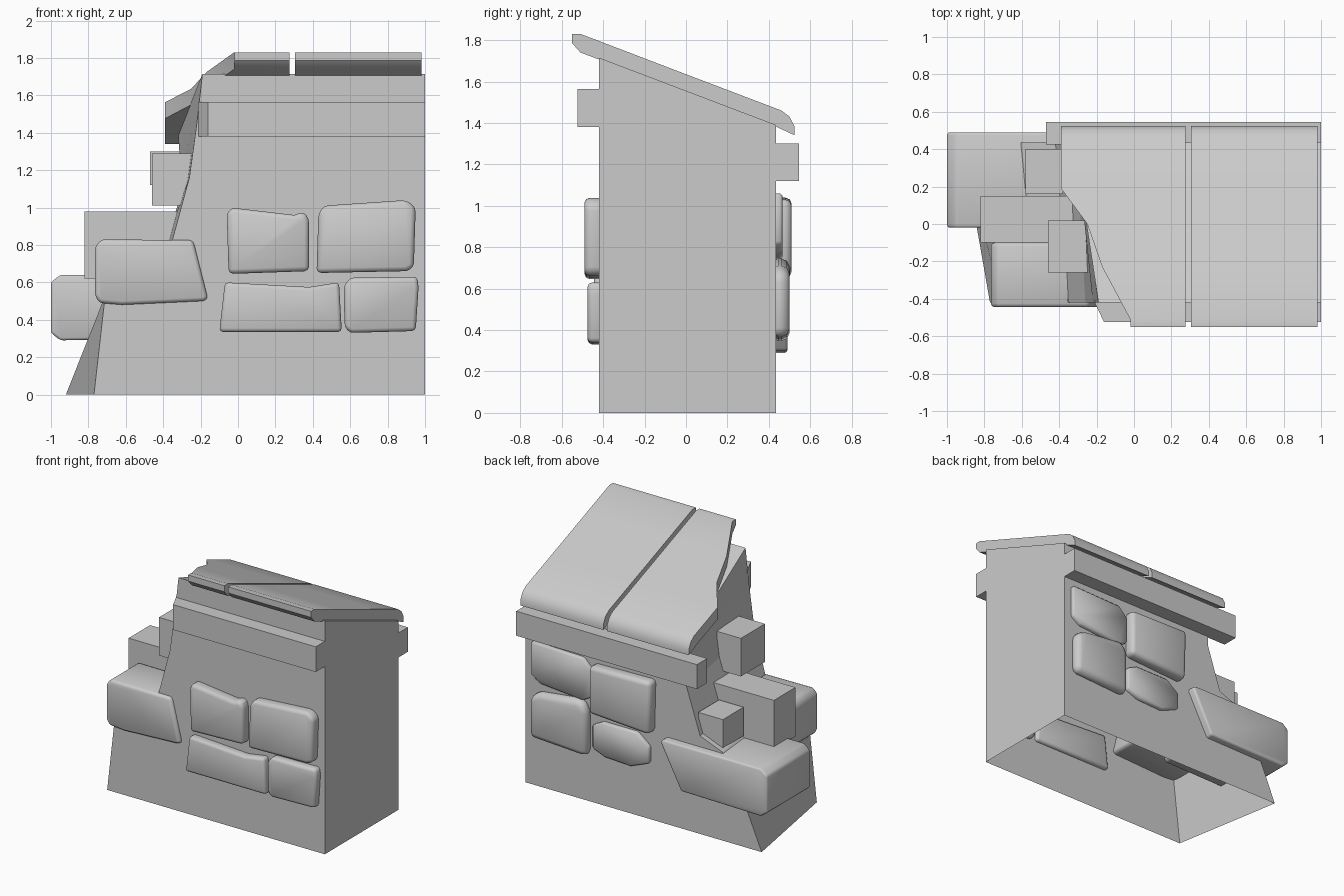
import bpy, bmesh, math

cube = bpy.data.objects.get("Cube")
if cube:
    bpy.data.objects.remove(cube, do_unlink=True)

stone_grey = bpy.data.materials.new("stone_grey")
stone_grey.use_nodes = True
GREY = (0.6, 0.6, 0.6, 1)
stone_grey.diffuse_color = GREY
stone_grey.node_tree.nodes["Principled BSDF"].inputs["Base Color"].default_value = GREY


def finish(name, bm, bevel=0, segments=1, smooth=None):
    bmesh.ops.recalc_face_normals(bm, faces=bm.faces)
    mesh = bpy.data.meshes.new(name)
    bm.to_mesh(mesh)
    bm.free()
    obj = bpy.data.objects.new(name, mesh)
    bpy.context.collection.objects.link(obj)
    mesh.materials.append(stone_grey)
    bpy.ops.object.select_all(action='DESELECT')
    obj.select_set(True)
    bpy.context.view_layer.objects.active = obj
    if bevel:
        mod = obj.modifiers.new("rounded_edges", 'BEVEL')
        mod.width, mod.segments, mod.limit_method = bevel, segments, 'ANGLE'
        bpy.ops.object.modifier_apply(modifier=mod.name)
    if smooth:
        bpy.ops.object.shade_smooth_by_angle(angle=math.radians(smooth))
    return obj


def loft(bm, rings, cap_start=True, cap_end=True):
    """Skin a list of equally long point rings."""
    loops = [[bm.verts.new(p) for p in ring] for ring in rings]
    n = len(loops[0])
    for a, b in zip(loops, loops[1:]):
        for i in range(n):
            j = (i + 1) % n
            bm.faces.new((a[i], a[j], b[j], b[i]))
    if cap_start:
        bm.faces.new(loops[0])
    if cap_end:
        bm.faces.new(loops[-1])


def box(name, x, y, z):
    bm = bmesh.new()
    loft(bm, [[(x[0], y[0], h), (x[1], y[0], h), (x[1], y[1], h), (x[0], y[1], h)] for h in z])
    return finish(name, bm)


def stone(name, outline, y_in, y_out, bevel=0.03, segments=2):
    """Extrude an x-z outline along y and round it off."""
    bm = bmesh.new()
    loft(bm, [[(x, y, z) for x, z in outline] for y in (y_in, y_out)])
    return finish(name, bm, bevel, segments, 60)


# Wall: open underneath, crumbling towards the -x end, sloped on top
FRONT, BACK = -0.42, 0.435
front_edge = [(-.77, 0), (-.71, .53), (-.5, .68), (-.35, .83), (-.26, 1.16), (-.22, 1.45), (-.19, 1.715)]
back_edge = [(-.92, 0), (-.79, .3), (-.6, .65), (-.42, .72), (-.31, 1.05), (-.31, 1.25), (-.32, 1.39)]
bm = bmesh.new()
loft(bm, [[(xf, FRONT, zf), (1, FRONT, zf), (1, BACK, zb), (xb, BACK, zb)]
          for (xf, zf), (xb, zb) in zip(front_edge, back_edge)], cap_start=False)
finish("wall", bm)

# Beams along the top of both faces
beam = box("front_beam", (-.2, 1), (-.525, FRONT + .01), (1.38, 1.565))
for v in beam.data.vertices:
    if v.co.x < 0:
        v.co.x = -.16 if v.co.y < -.5 else -.215
box("back_beam", (-.47, 1), (BACK - .01, .545), (1.12, 1.3))

# Blocks sticking out of the broken end
box("upper_block", (-.46, -.2), (-.26, .02), (1.01, 1.29))
box("lower_block", (-.82, -.3), (-.1, .15), (.62, .98))
box("small_block", (-.58, -.38), (.16, .4), (.66, .87))

# Sloped roof slabs, the second one broken
roof_top = [(-.55, 1.83), (-.51, 1.83), (-.23, 1.723), (0, 1.635), (.19, 1.563), (.46, 1.46), (.5, 1.43), (.525, 1.38)]
roof_under = [(-.55, 1.785), (-.51, 1.74), (-.23, 1.635), (0, 1.55), (.19, 1.476), (.43, 1.385), (.46, 1.37), (.525, 1.34)]
broken = [-.02, -.02, -.02, -.25, -.39, -.39, -.39, -.39]


def roof(name, left, right):
    bm = bmesh.new()
    loft(bm, [[(l, yt, zt), (right, yt, zt), (right, yb, zb), (l, yb, zb)]
              for l, (yt, zt), (yb, zb) in zip(left, roof_top, roof_under)])
    return finish(name, bm, smooth=35)


roof("roof_slab_whole", [.305] * len(roof_top), .98)
slab = roof("roof_slab_broken", broken, .275)
for v in slab.data.vertices:          # jagged step in the break
    if abs(v.co.y + .23) < .01 and v.co.x < 0:
        v.co.x = -.17

# Stones on the front
stone("front_stone_upper_a", [(-.06, .96), (-.04, 1), (.3, .96), (.35, .98), (.38, .94), (.38, .66), (-.05, .645)],
      FRONT + .03, -.49)
stone("front_stone_upper_b", [(.43, .97), (.46, 1.01), (.9, 1.04), (.95, 1), (.94, .68), (.9, .66), (.42, .65)],
      FRONT + .03, -.49, .04)
stone("front_stone_lower_a", [(-.1, .335), (-.07, .6), (.38, .575), (.54, .6), (.555, .335)],
      FRONT + .03, -.475, .02)
stone("front_stone_lower_b", [(.57, .36), (.565, .58), (.6, .625), (.96, .63), (.965, .57), (.95, .34), (.6, .33)],
      FRONT + .03, -.475, .03)
stone("front_corner_stone", [(-.765, .53), (-.765, .79), (-.73, .83), (-.24, .825), (-.16, .51), (-.19, .5), (-.62, .48), (-.74, .49)],
      -.1, -.445, .02)

# Stones on the back
stone("back_stone_upper_a", [(.94, 1.06), (.94, .82), (.87, .77), (.52, .74), (.45, .78), (.45, .98), (.52, 1.05)],
      BACK - .03, .465, .01, 1)
stone("back_stone_upper_b", [(.44, 1.03), (.44, .68), (-.05, .65), (-.06, 1.04)],
      BACK - .03, .51)
stone("back_stone_lower_a", [(.93, .67), (.93, .37), (.47, .345), (.47, .68), (.52, .75), (.86, .71)],
      BACK - .03, .5, .04)
stone("back_stone_lower_b", [(.44, .58), (.44, .41), (.34, .37), (.13, .36), (-.02, .42), (-.02, .54), (.08, .62), (.36, .62)],
      BACK - .03, .465, .01, 1)
stone("back_corner_stone", [(-.13, .62), (-.15, .64), (-.95, .64), (-1, .6), (-1, .33), (-.95, .29), (-.3, .3)],
      -.02, .49, .05)
